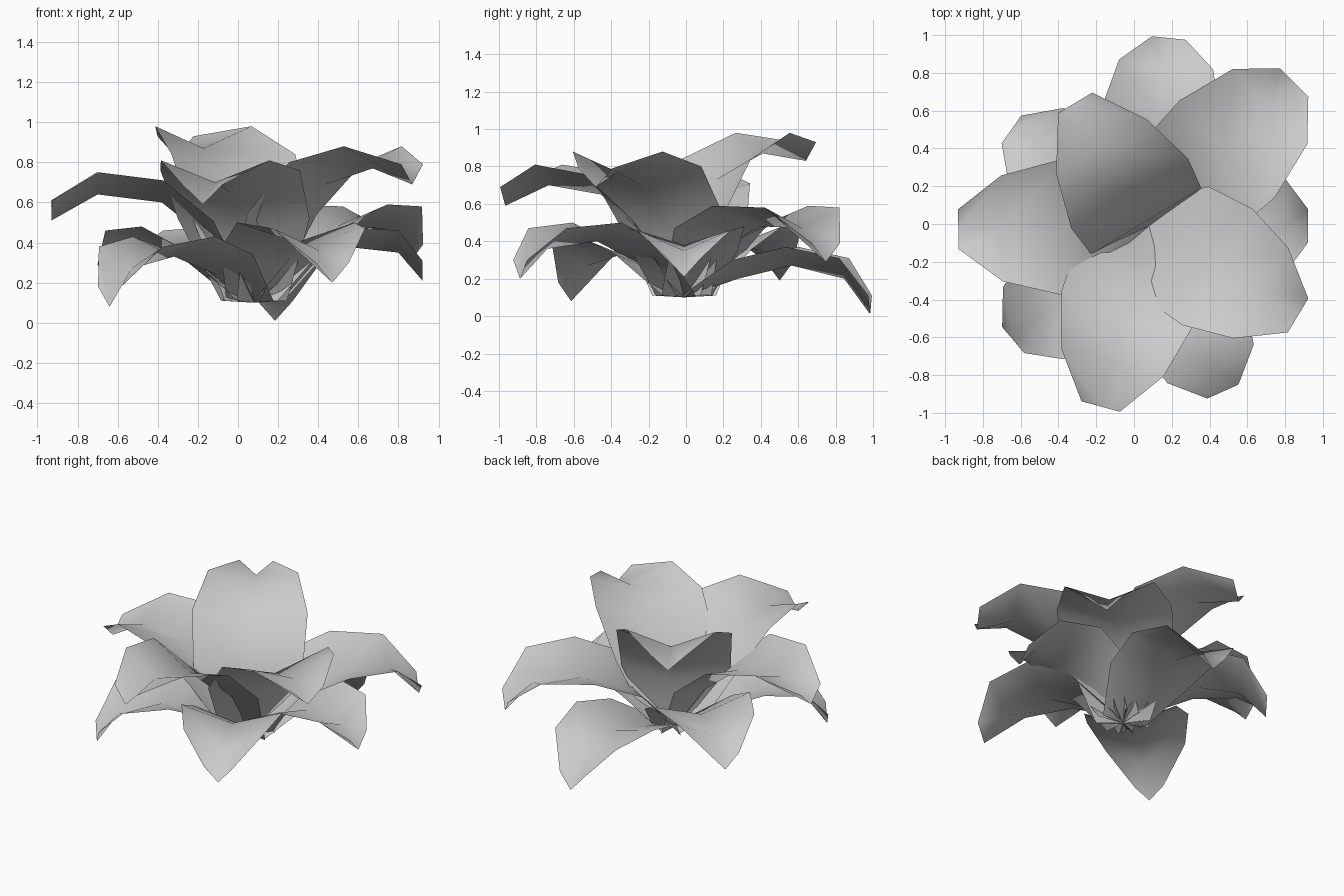
import bpy
import math

CENTRE = (0.08, -0.01)


def petal(name, azimuth, widths, radii, edge_z, fold):
    """Folded petal: five rows of left edge, midrib and right edge."""
    a = math.radians(azimuth)
    ux, uy = math.cos(a), math.sin(a)
    verts, faces = [], []
    for r, z, w, f in zip(radii, edge_z, widths, fold):
        for side in (-1, 0, 1):
            x = CENTRE[0] + ux * r - uy * w * side
            y = CENTRE[1] + uy * r + ux * w * side
            verts.append((x, y, z if side else z - f))
    for i in range(len(radii) - 1):
        for j in range(2):
            k = 3 * i + j
            faces.append((k, k + 3, k + 4, k + 1))
    mesh = bpy.data.meshes.new(name)
    mesh.from_pydata(verts, [], faces)
    mesh.shade_smooth()
    obj = bpy.data.objects.new(name, mesh)
    bpy.context.collection.objects.link(obj)


# Upper whorl: azimuth, row distances, edge heights
W_UP = (0.17, 0.34, 0.36, 0.28, 0.105)
F_UP = (0.01, 0.11, 0.11, 0.11, 0.10)
upper = [
    (44.6, (0, 0.27, 0.58, 0.90, 1.08), (0.11, 0.47, 0.59, 0.58, 0.39)),
    (121, (0, 0.03, 0.20, 0.49, 0.76), (0.11, 0.52, 0.84, 0.98, 0.93)),
    (181, (0, 0.21, 0.46, 0.78, 1.01), (0.11, 0.51, 0.71, 0.75, 0.61)),
    (255, (0, 0.20, 0.46, 0.75, 0.99), (0.11, 0.52, 0.76, 0.81, 0.69)),
    (329, (0, 0.16, 0.42, 0.69, 0.92), (0.11, 0.54, 0.80, 0.88, 0.79)),
]
for n, (az, r, z) in enumerate(upper, 1):
    petal(f"upper_petal_{n}", az, W_UP, r, z, F_UP)

# Lower whorl: smaller drooping petals between the upper ones
W_LOW = (0.15, 0.29, 0.32, 0.25, 0.09)
F_LOW = (0.01, 0.10, 0.10, 0.11, 0.10)
lower = [
    (0, (0, 0.21, 0.45, 0.72, 0.84), (0.11, 0.36, 0.48, 0.46, 0.31)),
    (84, (0, 0.29, 0.58, 0.86, 1.00), (0.11, 0.30, 0.37, 0.31, 0.11)),
    (145, (0, 0.22, 0.46, 0.73, 0.89), (0.11, 0.36, 0.48, 0.46, 0.29)),
    (220, (0, 0.25, 0.52, 0.80, 0.94), (0.11, 0.34, 0.43, 0.38, 0.18)),
    (294, (0, 0.24, 0.51, 0.80, 0.96), (0.11, 0.37, 0.50, 0.47, 0.30)),
]
for n, (az, r, z) in enumerate(lower, 1):
    petal(f"lower_petal_{n}", az, W_LOW, r, z, F_LOW)
